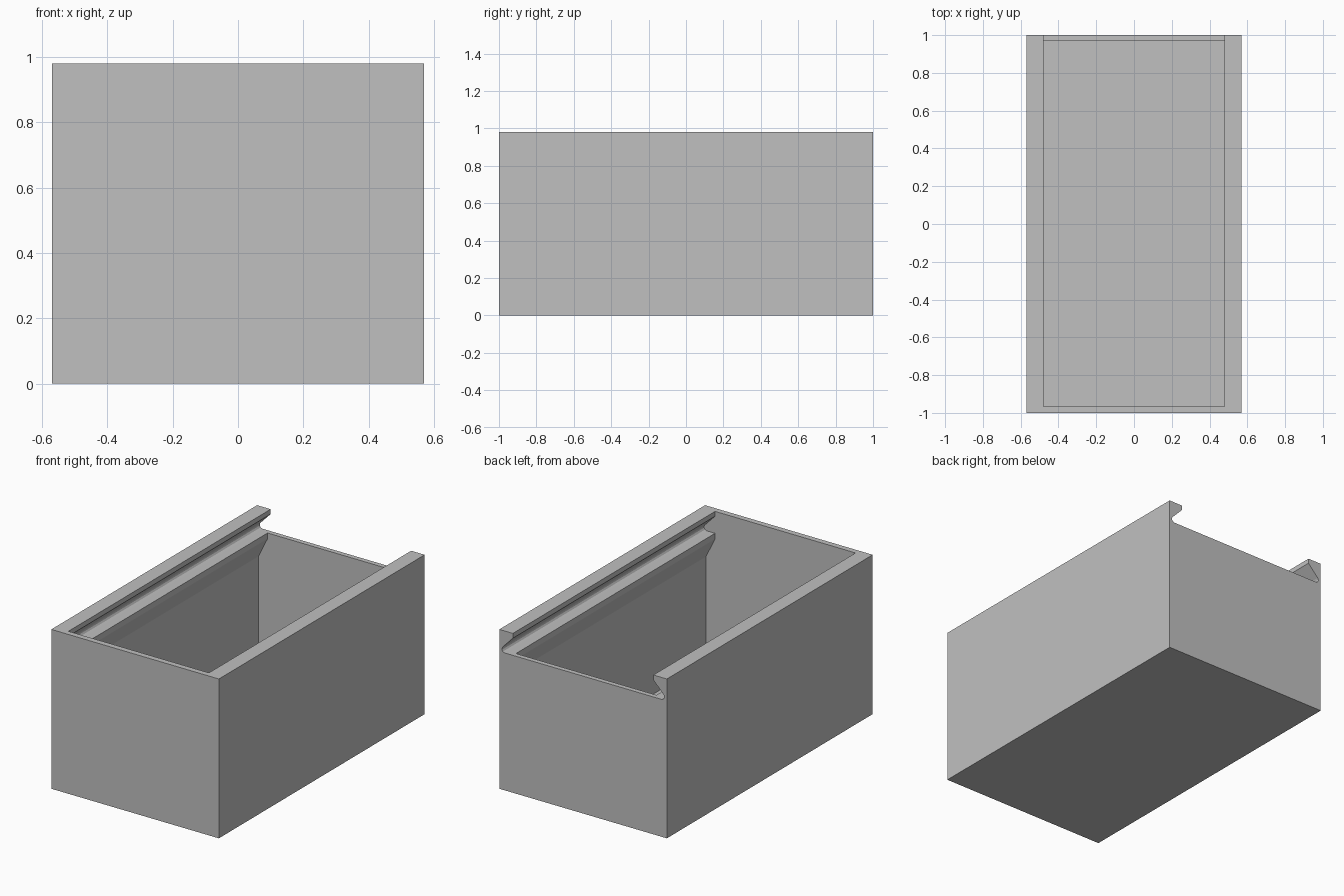
import bpy, bmesh

cube = bpy.data.objects.get("Cube")
if cube:
    bpy.data.objects.remove(cube, do_unlink=True)

HALF_W, HALF_L, HEIGHT = 0.57, 1.0, 0.98
FRONT_Y, BACK_Y = -0.965, 0.97      # inner faces of the end walls
RAIL_X, LEDGE_Z = 0.478, 0.845      # rail lip and lid ledge

grey = bpy.data.materials.new("light grey")
grey.use_nodes = True
colour = (0.53, 0.53, 0.53, 1)
grey.diffuse_color = colour
grey.node_tree.nodes["Principled BSDF"].inputs["Base Color"].default_value = colour


def prism(name, half_profile, y0, y1):
    """Mirror a bottom-to-top half profile in x and extrude it along y."""
    outline = half_profile + [(-x, z) for x, z in reversed(half_profile)]
    bm = bmesh.new()
    face = bm.faces.new([bm.verts.new((x, y0, z)) for x, z in outline])
    grown = bmesh.ops.extrude_face_region(bm, geom=[face])["geom"]
    moved = [v for v in grown if isinstance(v, bmesh.types.BMVert)]
    bmesh.ops.translate(bm, verts=moved, vec=(0, y1 - y0, 0))
    bmesh.ops.recalc_face_normals(bm, faces=bm.faces)
    mesh = bpy.data.meshes.new(name)
    bm.to_mesh(mesh)
    bm.free()
    mesh.materials.append(grey)
    obj = bpy.data.objects.new(name, mesh)
    bpy.context.collection.objects.link(obj)
    return obj


def cut(target, cutter):
    """Subtract the cutter from the target, then discard it."""
    cutter.hide_render = True
    mod = target.modifiers.new("cut", "BOOLEAN")
    mod.operation = "DIFFERENCE"
    mod.solver = "EXACT"
    mod.object = cutter
    bpy.context.view_layer.objects.active = target
    bpy.ops.object.modifier_apply(modifier=mod.name)
    bpy.data.objects.remove(cutter, do_unlink=True)


# Solid outer block
box = prism("box_body", [(HALF_W, 0), (HALF_W, HEIGHT)], -HALF_L, HALF_L)

# Dovetail slot for a sliding lid, open at the back, with a rounded outer tip
slot = [(0.535, LEDGE_Z), (0.546, 0.85), (0.552, 0.86), (0.552, 0.869),
        (0.547, 0.878), (RAIL_X, 0.95), (RAIL_X, 1.1)]
cut(box, prism("lid_slot_cutter", slot, FRONT_Y, 1.1))

# Cavity that narrows below the lid ledge
cavity = [(0.54, 0.035), (0.54, 0.685), (RAIL_X, 0.81), (RAIL_X, 0.9)]
cut(box, prism("cavity_cutter", cavity, FRONT_Y, BACK_Y))
